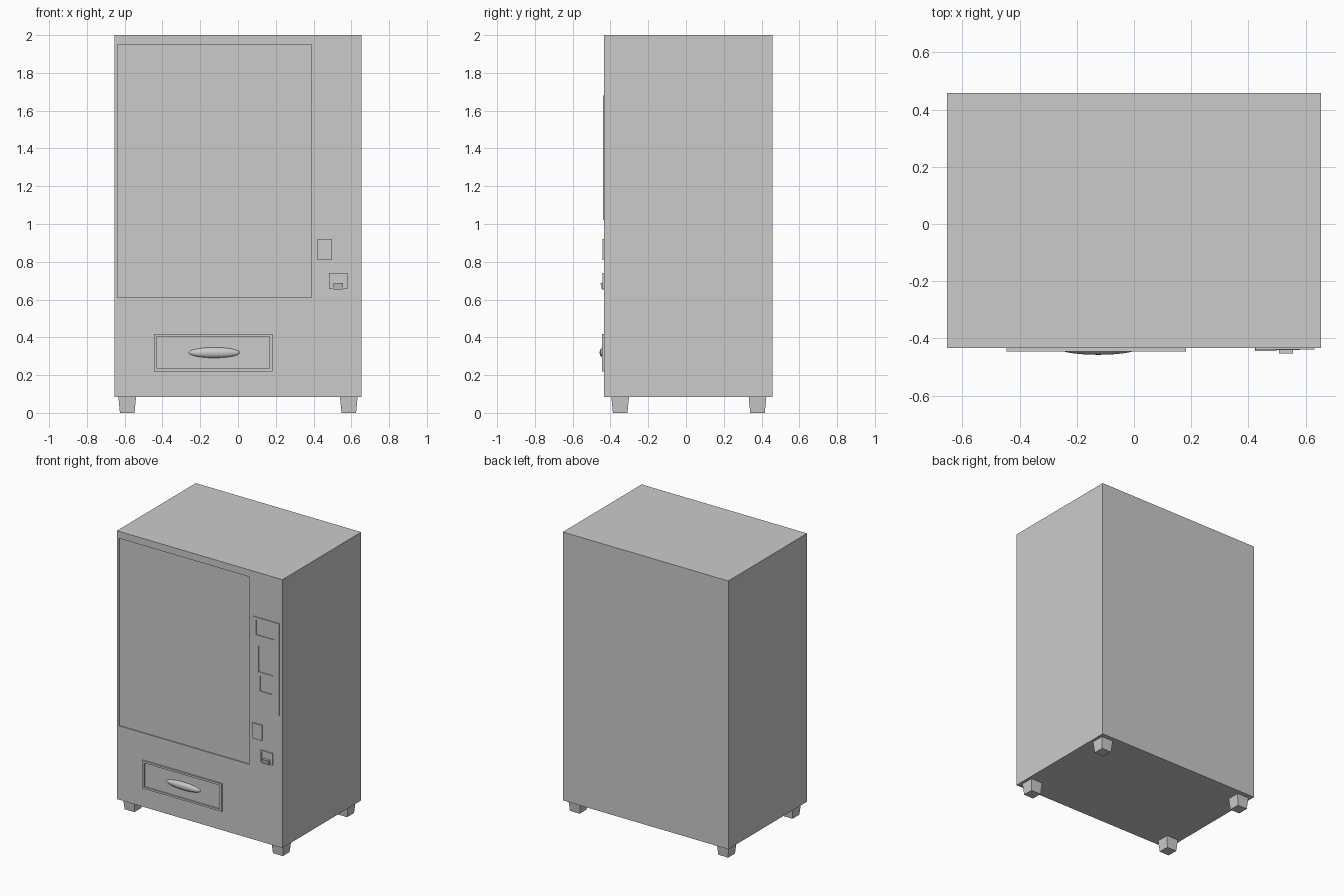
import bpy
import bmesh
from mathutils import Vector

if "Cube" in bpy.data.objects:
    bpy.data.objects.remove(bpy.data.objects["Cube"])

FRONT = -0.433   # cabinet front plane
BACK = 0.457


def box(name, x, y, z, taper=1.0):
    """Box from (min, max) ranges; taper scales its bottom face."""
    bm = bmesh.new()
    bmesh.ops.create_cube(bm, size=1)
    for v in bm.verts:
        s = taper if v.co.z < 0 else 1.0
        v.co = Vector(((x[0] + x[1]) / 2 + v.co.x * (x[1] - x[0]) * s,
                       (y[0] + y[1]) / 2 + v.co.y * (y[1] - y[0]) * s,
                       z[0] if v.co.z < 0 else z[1]))
    me = bpy.data.meshes.new(name)
    bm.to_mesh(me)
    bm.free()
    ob = bpy.data.objects.new(name, me)
    bpy.context.collection.objects.link(ob)
    return ob


def recess(ob, x, z, front, depth):
    """Cut a rectangular pocket into the front of an object."""
    cutter = box("cutter", x, (front - 0.05, front + depth), z)
    mod = ob.modifiers.new("recess", 'BOOLEAN')
    mod.operation = 'DIFFERENCE'
    mod.solver = 'EXACT'
    mod.object = cutter
    bpy.context.view_layer.objects.active = ob
    bpy.ops.object.modifier_apply(modifier=mod.name)
    bpy.data.objects.remove(cutter)


# Cabinet with shallow display window
cabinet = box("cabinet", (-0.654, 0.654), (FRONT, BACK), (0.083, 2.0))
recess(cabinet, (-0.638, 0.39), (0.61, 1.95), FRONT, 0.008)

# Control panel with screen, keypad and card slot pockets
panel_front = FRONT - 0.006
panel = box("control_panel", (0.425, 0.63), (panel_front, FRONT + 0.01), (1.02, 1.68))
for x, z in [((0.45, 0.60), (1.555, 1.66)),
             ((0.47, 0.585), (1.295, 1.48)),
             ((0.48, 0.575), (1.16, 1.27))]:
    recess(panel, x, z, panel_front, 0.005)

# Payment reader
box("payment_reader", (0.422, 0.498), (FRONT - 0.01, FRONT + 0.01), (0.81, 0.92))

# Coin return housing with recessed mouth and a sloping flap
coin_return = box("coin_return", (0.483, 0.58), (FRONT - 0.008, FRONT + 0.01), (0.655, 0.74))
recess(coin_return, (0.493, 0.57), (0.665, 0.73), FRONT - 0.008, 0.006)
flap = box("coin_return_flap", (0.506, 0.556), (FRONT - 0.02, FRONT + 0.01), (0.652, 0.687))
for v in flap.data.vertices:
    if v.co.z < 0.67 and v.co.y < FRONT:
        v.co.y += 0.008

# Delivery tray: raised frame with inset door
tray_front = FRONT - 0.012
tray = box("delivery_tray", (-0.446, 0.182), (tray_front, FRONT + 0.01), (0.22, 0.418))
recess(tray, (-0.43, 0.167), (0.234, 0.404), tray_front, 0.008)

# Oval tray handle
bpy.ops.mesh.primitive_uv_sphere_add(segments=32, ring_count=16, location=(-0.125, FRONT - 0.002, 0.319))
handle = bpy.context.object
handle.name = "tray_handle"
handle.scale = (0.136, 0.022, 0.028)
bpy.ops.object.shade_smooth_by_angle()

# Four tapered feet
for side, x in (("left", (-0.633, -0.54)), ("right", (0.54, 0.633))):
    for end, y in (("front", (-0.395, -0.302)), ("back", (0.332, 0.425))):
        box(f"{end}_{side}_foot", x, y, (0, 0.083), taper=0.83)
